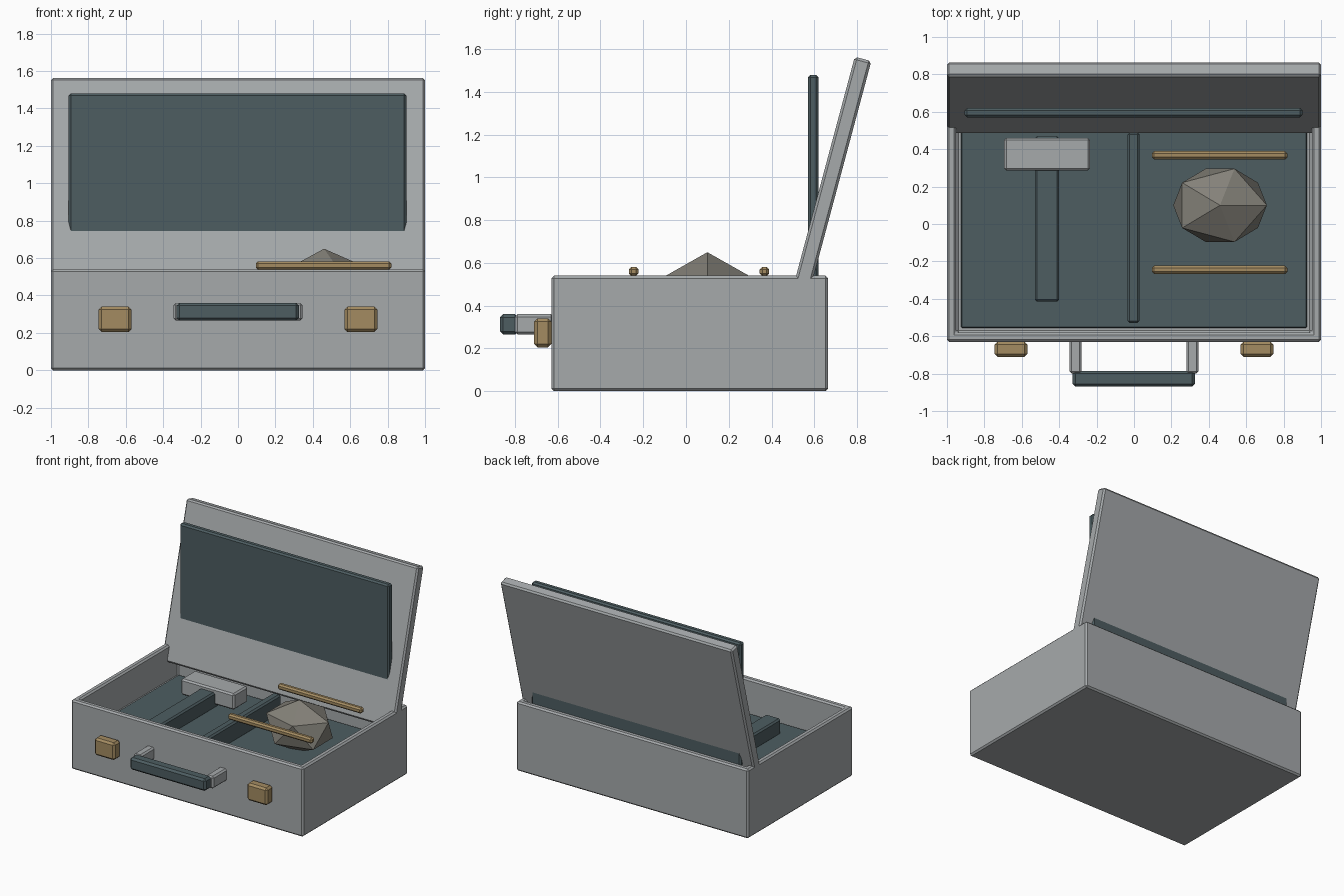
import bpy
import bmesh
from math import radians
from mathutils import Matrix

cube = bpy.data.objects.get("Cube")
if cube:
    bpy.data.objects.remove(cube, do_unlink=True)


def material(name, rgb):
    mat = bpy.data.materials.new(name)
    mat.use_nodes = True
    mat.diffuse_color = (*rgb, 1)
    mat.node_tree.nodes["Principled BSDF"].inputs["Base Color"].default_value = (*rgb, 1)
    return mat


GREY = material("brushed_grey", (0.38, 0.40, 0.41))
TEAL = material("dark_teal", (0.075, 0.11, 0.12))
BRASS = material("aged_brass", (0.37, 0.26, 0.12))
STONE = material("stone", (0.23, 0.22, 0.19))


def finish(name, bm, mat):
    bmesh.ops.recalc_face_normals(bm, faces=bm.faces)
    mesh = bpy.data.meshes.new(name)
    bm.to_mesh(mesh)
    bm.free()
    mesh.materials.append(mat)
    obj = bpy.data.objects.new(name, mesh)
    bpy.context.collection.objects.link(obj)
    return obj


def add_bevel(obj, width):
    mod = obj.modifiers.new("edge_bevel", "BEVEL")
    mod.width = width
    mod.segments = 1
    mod.limit_method = "ANGLE"


def box_mesh(x, y, z):
    """Box spanning the given (low, high) ranges."""
    bm = bmesh.new()
    spans = (x, y, z)
    size = [hi - lo for lo, hi in spans]
    centre = [(lo + hi) / 2 for lo, hi in spans]
    bmesh.ops.create_cube(bm, size=1, matrix=Matrix.Translation(centre) @ Matrix.Diagonal((*size, 1)))
    return bm


def box(name, mat, x, y, z, bevel=0.012):
    obj = finish(name, box_mesh(x, y, z), mat)
    add_bevel(obj, bevel)
    return obj


# Open case body: inset the top face and sink it
bm = box_mesh((-1, 1), (-0.63, 0.665), (0, 0.54))
top = max(bm.faces, key=lambda f: f.calc_center_median().z)
bmesh.ops.inset_region(bm, faces=[top], thickness=0.07)
bmesh.ops.translate(bm, verts=bmesh.ops.extrude_discrete_faces(bm, faces=[top])["faces"][0].verts,
                    vec=(0, 0, -0.28))
add_bevel(finish("case_body", bm, GREY), 0.012)

# Lining on the case floor, and the divider
box("floor_lining", TEAL, (-0.925, 0.925), (-0.555, 0.59), (0.25, 0.29), 0.005)
box("divider", TEAL, (-0.035, 0.03), (-0.53, 0.49), (0.28, 0.43))

# Leaning lid, built upright and tilted about its lower front edge
lid = box("lid", GREY, (-1, 1), (0, 0.08), (0, 1.185))
lid.location = (0, 0.483, 0.42)
lid.rotation_euler.x = radians(-15)
box("lid_panel", TEAL, (-0.905, 0.9), (0.57, 0.62), (0.52, 1.48))

# Latches and handle posts on both sides, with a grip between
for side, s in (("left", 1), ("right", -1)):
    box(side + "_latch", BRASS, sorted((s * 0.57, s * 0.745)), (-0.71, -0.63), (0.205, 0.34), 0.015)
    box(side + "_handle_post", GREY, sorted((s * 0.28, s * 0.345)), (-0.8, -0.62), (0.265, 0.36))
box("handle_grip", TEAL, (-0.328, 0.325), (-0.87, -0.785), (0.265, 0.36), 0.015)

# Hammer
box("hammer_handle", TEAL, (-0.53, -0.4), (-0.415, 0.47), (0.28, 0.405))
box("hammer_head", GREY, (-0.695, -0.235), (0.285, 0.46), (0.31, 0.435))

# Brass rods
for name, y in (("back_rod", 0.367), ("front_rod", -0.245)):
    box(name, BRASS, (0.095, 0.82), (y - 0.022, y + 0.022), (0.538, 0.582), 0.012)

# Faceted stone
bm = bmesh.new()
bmesh.ops.create_icosphere(bm, subdivisions=1, radius=1,
                           matrix=Matrix.Translation((0.46, 0.1, 0.45)) @ Matrix.Diagonal((0.28, 0.23, 0.2, 1)))
finish("stone", bm, STONE)
